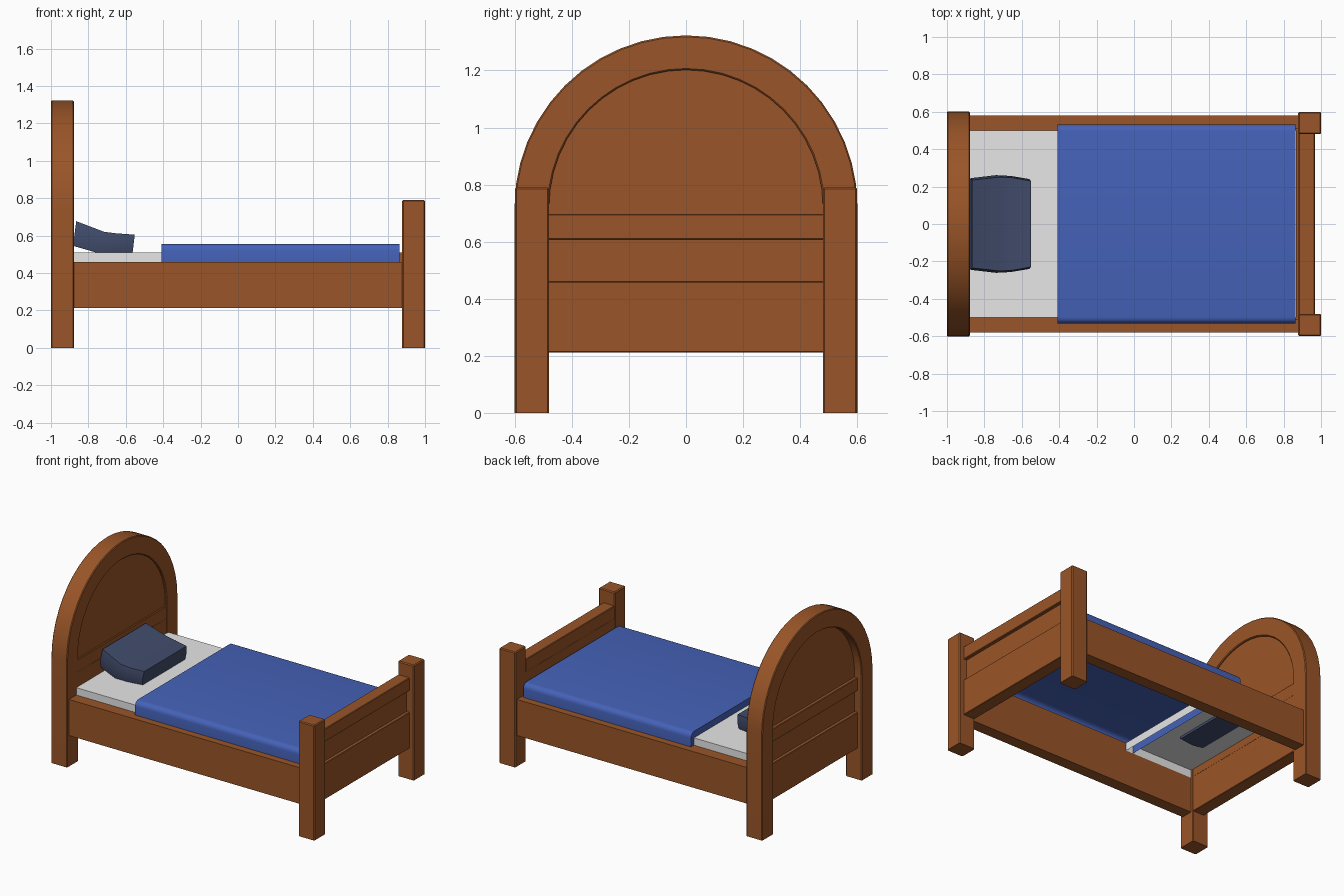
import bpy
import bmesh
from math import sin, cos, pi, radians

cube = bpy.data.objects.get("Cube")
if cube:
    bpy.data.objects.remove(cube, do_unlink=True)


def material(name, rgb):
    mat = bpy.data.materials.new(name)
    mat.use_nodes = True
    mat.diffuse_color = (*rgb, 1)
    mat.node_tree.nodes["Principled BSDF"].inputs["Base Color"].default_value = (*rgb, 1)
    return mat


WOOD = material("brown wood", (0.32, 0.091, 0.021))
BLUE = material("blue blanket", (0.059, 0.122, 0.48))
NAVY = material("navy pillow", (0.054, 0.073, 0.15))
WHITE = material("white sheet", (0.86, 0.86, 0.86))


def finish(name, bm, mat, bevel=0, angle=30):
    bmesh.ops.recalc_face_normals(bm, faces=bm.faces)
    if bevel:
        # Soften every hard edge except the ones resting on the floor
        hard = [e for e in bm.edges if e.calc_face_angle(0) > radians(40)
                and max(v.co.z for v in e.verts) > 0.001]
        bmesh.ops.bevel(bm, geom=hard, offset=bevel, segments=1, affect="EDGES")
    mesh = bpy.data.meshes.new(name)
    bm.to_mesh(mesh)
    bm.free()
    mesh.materials.append(mat)
    mesh.shade_smooth()
    mesh.set_sharp_from_angle(angle=radians(angle))
    obj = bpy.data.objects.new(name, mesh)
    bpy.context.scene.collection.objects.link(obj)


def box(name, x, y, z, mat=WOOD, bevel=0.0, open_bottom=False):
    bm = bmesh.new()
    bmesh.ops.create_cube(bm, size=1)
    for v in bm.verts:
        v.co = [r[0] + (c + 0.5) * (r[1] - r[0]) for c, r in zip(v.co, (x, y, z))]
    if open_bottom:
        low = [f for f in bm.faces if f.calc_center_median().z < z[0] + 0.001]
        bmesh.ops.delete(bm, geom=low, context="FACES_ONLY")
    finish(name, bm, mat, bevel)


def loft(name, loops, mat, bevel=0, angle=30, open_bottom=False):
    """Skin matching loops of points and cap both ends."""
    bm = bmesh.new()
    rings = [[bm.verts.new(p) for p in loop] for loop in loops]
    n = len(rings[0])
    for a, b in zip(rings, rings[1:]):
        for i in range(n - 1 if open_bottom else n):
            j = (i + 1) % n
            bm.faces.new((a[i], a[j], b[j], b[i]))
    bm.faces.new(rings[0])
    bm.faces.new(rings[-1])
    finish(name, bm, mat, bevel, angle)


# Headboard frame: two legs joined by a round arch
ARCH_Z, OUTER, INNER, STEPS = 0.722, 0.601, 0.48, 24
HEAD, FOOT = (-1.0, -0.878), (0.878, 1.0)
arc = [(cos(pi * i / STEPS), sin(pi * i / STEPS)) for i in range(STEPS + 1)]


def frame_loop(c, s, base):
    return [(x, r * c, base + r * s) for x, r in
            ((HEAD[0], INNER), (HEAD[0], OUTER), (HEAD[1], OUTER), (HEAD[1], INNER))]


loops = [frame_loop(1, 0, 0)]
loops += [frame_loop(c, s, ARCH_Z) for c, s in arc]
loops += [frame_loop(-1, 0, 0)]
loft("headboard_frame", loops, WOOD, 0.005)

# Headboard arched panel, set back inside the frame
outline = [(0.485, 0.65)] + [(0.485 * c, ARCH_Z + 0.485 * s) for c, s in arc] + [(-0.485, 0.65)]
loft("headboard_arch_panel", [[(x, y, z) for y, z in outline] for x in (-0.945, -0.89)], WOOD)

# Foot posts, side rails and the ledges under the blanket
for side, label in ((1, "left"), (-1, "right")):
    box(label + "_foot_post", FOOT, sorted((side * 0.48, side * 0.6)), (0, 0.79), bevel=0.006)
    box(label + "_side_rail", (-0.9, 0.9), sorted((side * 0.5, side * 0.58)), (0.212, 0.46))
    box(label + "_ledge", (-0.355, 0.88), sorted((side * 0.5, side * 0.51)), (0.44, 0.51))
box("foot_ledge", (0.866, 0.89), (-0.5, 0.5), (0.44, 0.51))

# Cross rails and lower panels, mirrored between headboard and footboard
for side, label in ((-1, "headboard"), (1, "footboard")):
    span = sorted((side * 0.88, side * 0.967))
    box(label + "_upper_rail", span, (-0.485, 0.485), (0.607, 0.697), bevel=0.004)
    box(label + "_lower_rail", span, (-0.485, 0.485), (0.212, 0.46), bevel=0.003)
    box(label + "_panel", sorted((side * 0.88, side * 0.945)), (-0.485, 0.485), (0.458, 0.61))

# Mattress shell, tucked a little way under the blanket
box("mattress", (-0.885, -0.355), (-0.499, 0.499), (0.455, 0.51), WHITE, open_bottom=True)

# Blanket: rounded cross-section drawn along the bed, open underneath
half, top, low, r = 0.532, 0.555, 0.455, 0.035
corner = [(half - r + r * cos(a * pi / 10), top - r + r * sin(a * pi / 10)) for a in range(6)]
section = [(half, low)] + corner + [(-y, z) for y, z in reversed(corner)] + [(-half, low)]
loft("blanket", [[(x, y, z) for y, z in section] for x in (-0.41, 0.864)], BLUE, open_bottom=True)

# Pillow: stations hold bottom x and z, top x and z, half width
stations = [(-0.882, 0.545, -0.865, 0.677, 0.245), (-0.76, 0.51, -0.715, 0.62, 0.261),
            (-0.67, 0.497, -0.65, 0.612, 0.257), (-0.565, 0.495, -0.552, 0.605, 0.24)]
loops = []
for bx, bz, tx, tz, w in stations:
    mx, mz = (bx + tx) / 2, (bz + tz) / 2
    loops.append([(bx, w - 0.015, bz), (mx, w, mz), (tx, w - 0.01, tz),
                  (tx, 0.01 - w, tz), (mx, -w, mz), (bx, 0.015 - w, bz)])
loft("pillow", loops, NAVY, angle=35)
